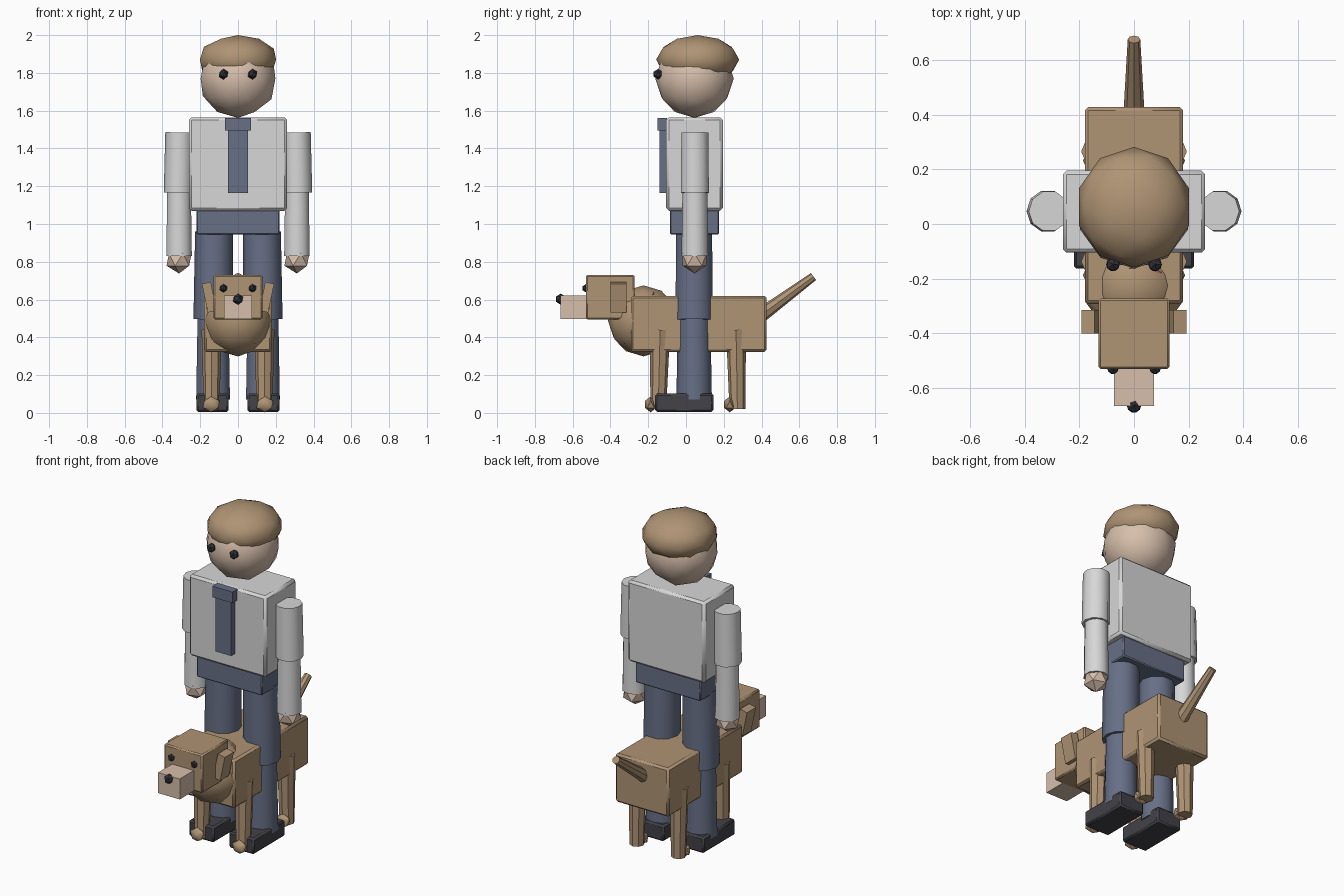
import bpy, math
from mathutils import Vector

if "Cube" in bpy.data.objects:
    bpy.data.objects.remove(bpy.data.objects["Cube"])


def mat(name, r, g, b):
    m = bpy.data.materials.new(name)
    m.diffuse_color = (r, g, b, 1)
    m.use_nodes = True
    m.node_tree.nodes["Principled BSDF"].inputs["Base Color"].default_value = m.diffuse_color
    return m


SHIRT = mat("white cloth", 0.68, 0.68, 0.68)
BLUE = mat("slate blue", 0.135, 0.16, 0.24)
BROWN = mat("tan brown", 0.43, 0.295, 0.175)
SKIN = mat("skin", 0.68, 0.52, 0.41)
SHOE = mat("dark grey", 0.055, 0.055, 0.065)
BLACK = mat("black", 0.03, 0.033, 0.042)
RED = mat("collar red", 0.75, 0.17, 0.19)


def finish(name, material):
    o = bpy.context.object
    o.name = name
    o.data.materials.append(material)
    bpy.ops.object.shade_smooth_by_angle(angle=math.radians(40))
    return o


def box(name, material, x, y, z, bevel=0.0, rot_y=0.0):
    """Box given by its (min, max) extents, with optional small bevel."""
    loc = [(a + b) / 2 for a, b in (x, y, z)]
    bpy.ops.mesh.primitive_cube_add(size=1, location=loc, rotation=(0, rot_y, 0))
    o = bpy.context.object
    o.scale = [b - a for a, b in (x, y, z)]
    bpy.ops.object.transform_apply(location=False, rotation=False, scale=True)
    finish(name, material)
    if bevel:
        m = o.modifiers.new("bevel", "BEVEL")
        m.width = bevel
        m.segments = 1
    return o


def ball(name, material, loc, size, detail=1):
    bpy.ops.mesh.primitive_ico_sphere_add(subdivisions=detail, radius=1, location=loc)
    bpy.context.object.scale = size if isinstance(size, tuple) else (size,) * 3
    bpy.ops.object.transform_apply(location=False, rotation=False, scale=True)
    return finish(name, material)


def rod(name, material, a, b, ra, rb, sides=10):
    """Tapered cylinder running from point a to point b."""
    a, b = Vector(a), Vector(b)
    d = b - a
    bpy.ops.mesh.primitive_cone_add(vertices=sides, radius1=ra, radius2=rb,
                                    depth=d.length, location=(a + b) / 2)
    o = bpy.context.object
    if abs(d.normalized().z) < 0.99999:
        o.rotation_euler = d.to_track_quat("Z", "Y").to_euler()
    return finish(name, material)


SIDES = (("left", 1), ("right", -1))

# Man: head, hair, torso, hips, tie
ball("head", SKIN, (0, 0.045, 1.77), 0.208, 2)
ball("hair", BROWN, (0, 0.062, 1.87), (0.212, 0.22, 0.13), 2)
box("torso", SHIRT, (-0.26, 0.26), (-0.105, 0.195), (1.07, 1.565), 0.014)
box("hips", BLUE, (-0.22, 0.22), (-0.085, 0.175), (0.945, 1.075), 0.006)
box("tie", BLUE, (-0.052, 0.052), (-0.14, -0.10), (1.165, 1.495))
box("tie_knot", BLUE, (-0.068, 0.068), (-0.15, -0.10), (1.495, 1.562))

# Man: eyes, arms, hands, legs, shoes
for side, s in SIDES:
    ball(side + "_eye", BLACK, (s * 0.077, -0.148, 1.793), 0.028)
    rod(side + "_upper_arm", SHIRT, (s * 0.315, 0.047, 1.165), (s * 0.31, 0.047, 1.485), 0.078, 0.075)
    rod(side + "_forearm", SHIRT, (s * 0.312, 0.047, 0.83), (s * 0.312, 0.047, 1.17), 0.071, 0.066)
    ball(side + "_hand", SKIN, (s * 0.312, 0.045, 0.812), 0.074)
    rod(side + "_thigh", BLUE, (s * 0.132, 0.043, 0.495), (s * 0.127, 0.043, 0.96), 0.104, 0.1)
    rod(side + "_shin", BLUE, (s * 0.132, 0.043, 0.07), (s * 0.132, 0.043, 0.52), 0.094, 0.086)
    box(side + "_shoe", SHOE, (s * 0.135 - 0.085, s * 0.135 + 0.085),
        (-0.163, 0.145), (0.005, 0.103), 0.01)

# Dog: body, chest, head, muzzle, nose, tail
box("dog_body", BROWN, (-0.18, 0.18), (-0.292, 0.427), (0.323, 0.62), 0.012)
ball("dog_chest", BROWN, (0, -0.225, 0.487), 0.188, 2)
box("dog_head", BROWN, (-0.13, 0.13), (-0.53, -0.272), (0.495, 0.73), 0.008)
box("dog_muzzle", SKIN, (-0.073, 0.073), (-0.665, -0.5), (0.497, 0.622))
ball("dog_nose", BLACK, (0, -0.663, 0.602), 0.03)
rod("dog_tail", BROWN, (0, 0.38, 0.505), (0, 0.675, 0.722), 0.04, 0.023, 8)

# Dog: collar leaning back over the shoulders
bpy.ops.mesh.primitive_torus_add(major_segments=12, minor_segments=4, major_radius=0.15,
                                 minor_radius=0.028, location=(0, -0.248, 0.502),
                                 rotation=(math.radians(60), 0, 0))
finish("dog_collar", RED)

# Dog: eyes, ears, legs, paws
for side, s in SIDES:
    ball("dog_%s_eye" % side, BLACK, (s * 0.077, -0.528, 0.66), 0.023)
    box("dog_%s_ear" % side, BROWN, (s * 0.152 - 0.024, s * 0.152 + 0.024),
        (-0.4, -0.314), (0.535, 0.69), 0.0, s * math.radians(12))
    for end, top, foot in (("front", -0.137, -0.147), ("back", 0.265, 0.272)):
        rod("dog_%s_%s_leg" % (end, side), BROWN, (s * 0.14, foot, 0.02),
            (s * 0.14, top, 0.44), 0.042, 0.053, 8)
        ball("dog_%s_%s_paw" % (end, side), BROWN, (s * 0.142, foot - 0.04, 0.045),
             (0.05, 0.035, 0.042))
